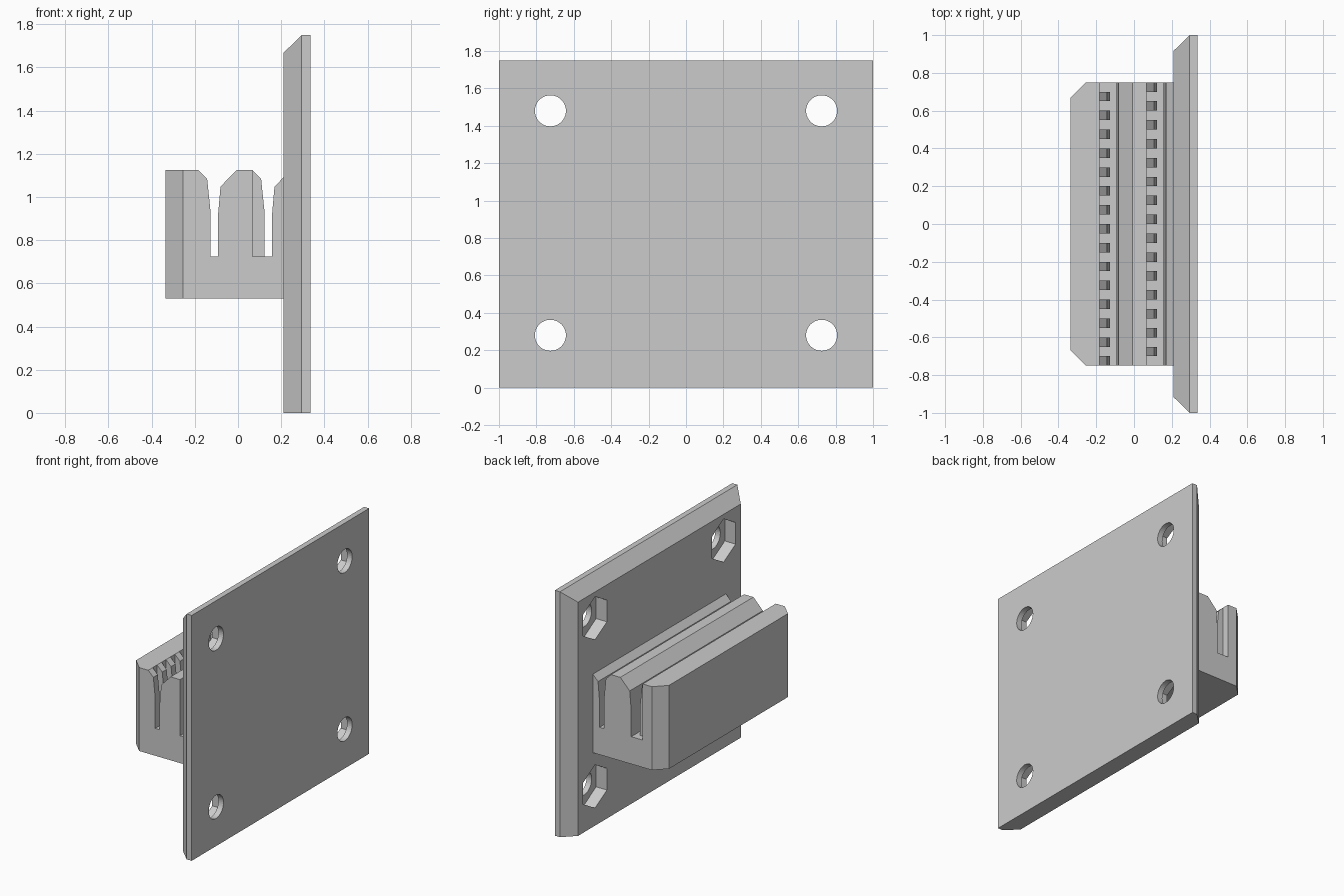
import bpy, bmesh, math
from mathutils import Matrix, Vector

cube = bpy.data.objects.get("Cube")
if cube:
    bpy.data.objects.remove(cube, do_unlink=True)

GREY = (0.6, 0.6, 0.6, 1.0)
grey = bpy.data.materials.new("light_grey_plastic")
grey.use_nodes = True
grey.diffuse_color = GREY
grey.node_tree.nodes["Principled BSDF"].inputs["Base Color"].default_value = GREY


def make_object(name, bm):
    bmesh.ops.recalc_face_normals(bm, faces=bm.faces[:])
    mesh = bpy.data.meshes.new(name)
    bm.to_mesh(mesh)
    bm.free()
    mesh.materials.append(grey)
    obj = bpy.data.objects.new(name, mesh)
    bpy.context.scene.collection.objects.link(obj)
    return obj


def loft(bm, rings):
    """Skin equal-length rings of points and cap both ends."""
    loops = [[bm.verts.new(p) for p in ring] for ring in rings]
    for a, b in zip(loops, loops[1:]):
        for i in range(len(a)):
            j = (i + 1) % len(a)
            bm.faces.new((a[i], a[j], b[j], b[i]))
    bm.faces.new(loops[0])
    bm.faces.new(loops[-1])


def add_box(bm, low, high):
    low, high = Vector(low), Vector(high)
    matrix = Matrix.Translation((low + high) / 2) @ Matrix.Diagonal((*(high - low), 1))
    bmesh.ops.create_cube(bm, size=1, matrix=matrix)


def carve(obj, cutters):
    """Subtract the cutters, keep the result and drop the cutters."""
    for cutter in cutters:
        cutter.hide_render = True
        mod = obj.modifiers.new("cut", "BOOLEAN")
        mod.operation = "DIFFERENCE"
        mod.solver = "EXACT"
        mod.object = cutter
    bpy.context.view_layer.update()
    graph = bpy.context.evaluated_depsgraph_get()
    mesh = bpy.data.meshes.new_from_object(obj.evaluated_get(graph))
    obj.modifiers.clear()
    obj.data = mesh
    for cutter in cutters:
        bpy.data.objects.remove(cutter, do_unlink=True)


# Mounting plate, bevelled on its sides and top but not its bottom
FACE, STEP, BACK = 0.21, 0.295, 0.335
WIDTH, HEIGHT, BEVEL = 1.0, 1.75, 0.083


def plate_ring(x, inset):
    w, h = WIDTH - inset, HEIGHT - inset
    return [(x, -w, 0), (x, w, 0), (x, w, h), (x, -w, h)]


bm = bmesh.new()
loft(bm, [plate_ring(FACE, BEVEL), plate_ring(STEP, 0), plate_ring(BACK, 0)])
plate = make_object("mounting_plate", bm)


# Screw holes with hexagonal nut pockets
def hole_cutters(name, sides, radius, x0, x1):
    bm = bmesh.new()
    for y in (-0.725, 0.725):
        for z in (0.28, 1.48):
            # the rotation keeps one vertex pointing straight up
            matrix = (Matrix.Translation(((x0 + x1) / 2, y, z))
                      @ Matrix.Rotation(math.pi / 2, 4, "Y"))
            start = bmesh.ops.create_cone(bm, cap_ends=True, segments=sides,
                                          radius1=radius, radius2=radius,
                                          depth=x1 - x0)["verts"]
            top = max(start, key=lambda v: v.co.x).co
            turn = Matrix.Rotation(-math.atan2(top.y, top.x), 4, "Z")
            bmesh.ops.transform(bm, matrix=matrix @ turn, verts=start)
    return make_object(name, bm)


carve(plate, [hole_cutters("screw_hole_cutter", 40, 0.083, 0.25, 0.45),
              hole_cutters("nut_pocket_cutter", 6, 0.154, 0.1, STEP)])

# Belt clamp: slotted profile extruded across the plate
FLOOR, TOP, END = 0.725, 1.125, 0.75
profile = [
    (-0.335, 0.53), (-0.335, TOP), (-0.183, TOP), (-0.143, 1.085), (-0.128, 0.94),
    (-0.128, FLOOR), (-0.093, FLOOR), (-0.093, 0.91), (-0.081, 1.048), (-0.007, TOP),
    (0.067, TOP), (0.107, 1.085), (0.122, 0.94), (0.122, FLOOR), (0.157, FLOOR),
    (0.157, 0.91), (0.169, 1.048), (FACE, 1.09), (FACE, 0.53),
]
bm = bmesh.new()
loft(bm, [[(x, y, z) for x, z in profile] for y in (-END, END)])

# Chamfer the two outer upright corners
for side in (-1, 1):
    cut = bmesh.ops.bisect_plane(
        bm, geom=bm.verts[:] + bm.edges[:] + bm.faces[:],
        plane_co=(-0.255, side * END, 0), plane_no=(-1, side, 0), clear_outer=True)
    edges = [e for e in cut["geom_cut"] if isinstance(e, bmesh.types.BMEdge)]
    bmesh.ops.contextual_create(bm, geom=edges)
clamp = make_object("belt_clamp", bm)

# Notches between the belt teeth, staggered between the two slots
PITCH = 0.1
bm = bmesh.new()
for x, first in ((-0.183, -0.70), (0.067, -0.75)):
    for k in range(15):
        y0 = first + k * PITCH
        y1 = y0 + PITCH / 2
        # open notches run past the end of the clamp
        if k == 0 and first == -END:
            y0 -= 0.05
        if k == 14 and first > -END:
            y1 += 0.05
        add_box(bm, (x, y0, FLOOR), (x + 0.075, y1, TOP + 0.1))
carve(clamp, [make_object("tooth_notch_cutter", bm)])
